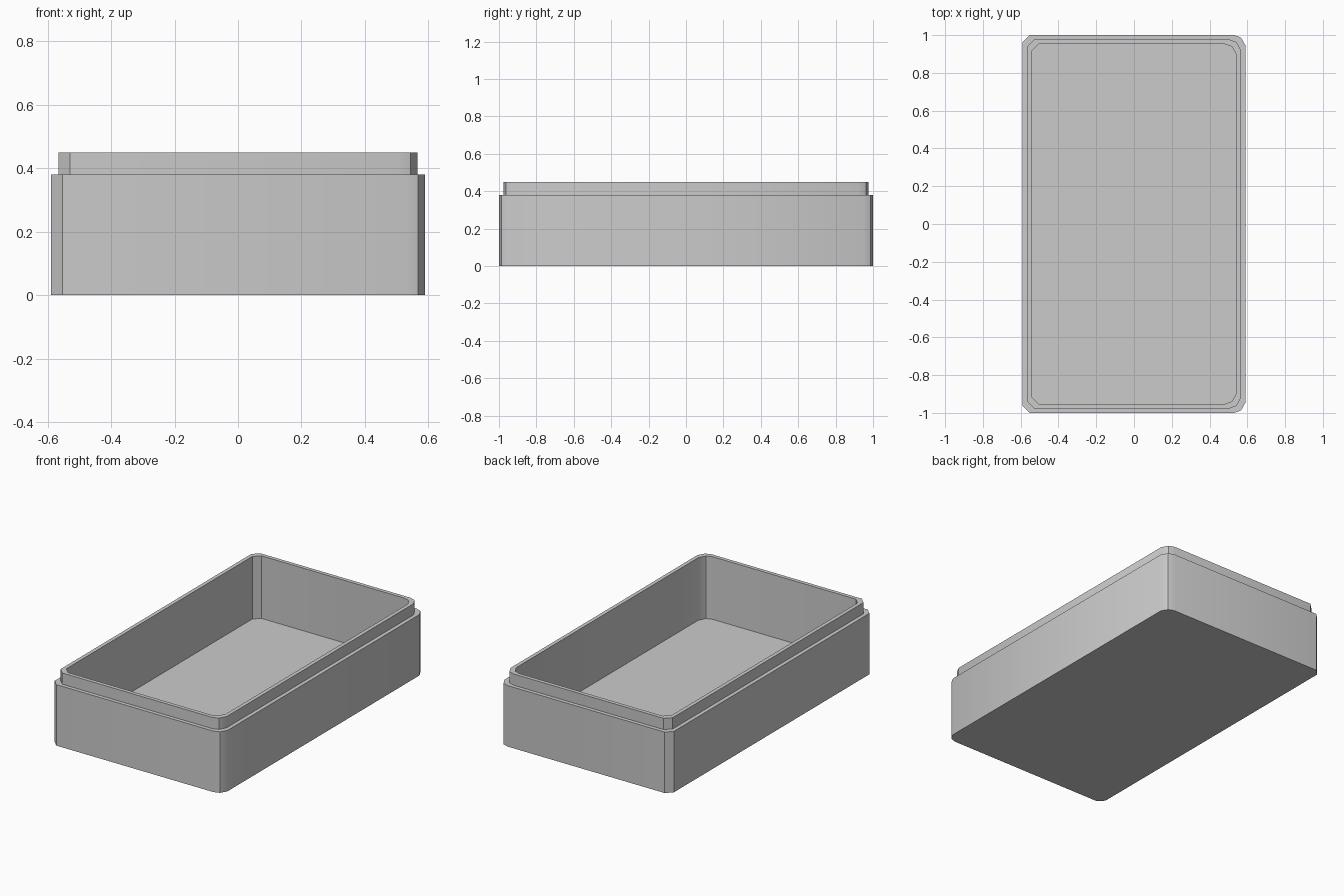
import bpy
import bmesh
import math

cube = bpy.data.objects.get("Cube")
if cube:
    bpy.data.objects.remove(cube, do_unlink=True)

HALF_X, HALF_Y = 0.59, 1.0
WALL = 0.024          # width of the ledge and of the rim
LEDGE_Z, RIM_Z, FLOOR_Z = 0.38, 0.45, 0.06

grey = bpy.data.materials.new("plain grey")
grey.use_nodes = True
grey.diffuse_color = (0.6, 0.6, 0.6, 1)
grey.node_tree.nodes["Principled BSDF"].inputs["Base Color"].default_value = (0.6, 0.6, 0.6, 1)


def outline(inset):
    """Rectangle with two-step corners on the left and plain chamfers on the right."""
    x, y = HALF_X - inset, HALF_Y - inset
    back = [(x, y - 0.055), (x - 0.023, y - 0.013), (x - 0.06, y),
            (-x + 0.037, y), (-x, y - 0.037)]
    return back + [(px, -py) for px, py in reversed(back)]


# Stack of outlines: outer wall, ledge, lip, rim, inner wall down to the floor
levels = [(0, 0), (0, LEDGE_Z), (WALL, LEDGE_Z), (WALL, RIM_Z),
          (2 * WALL, RIM_Z), (2 * WALL, FLOOR_Z)]

bm = bmesh.new()
rings = [[bm.verts.new((x, y, z)) for x, y in outline(inset)] for inset, z in levels]
for low, high in zip(rings, rings[1:]):
    for i in range(len(low)):
        j = (i + 1) % len(low)
        bm.faces.new((low[i], low[j], high[j], high[i]))

# Underside and inside floor
bm.faces.new(list(reversed(rings[0])))
bm.faces.new(rings[-1])
bmesh.ops.recalc_face_normals(bm, faces=bm.faces[:])

mesh = bpy.data.meshes.new("open_box")
bm.to_mesh(mesh)
bm.free()
mesh.materials.append(grey)
box = bpy.data.objects.new("open_box", mesh)
bpy.context.collection.objects.link(box)

# Soft shading only across the gentle corner steps
bpy.ops.object.select_all(action="DESELECT")
box.select_set(True)
bpy.context.view_layer.objects.active = box
bpy.ops.object.shade_smooth_by_angle(angle=math.radians(32))
